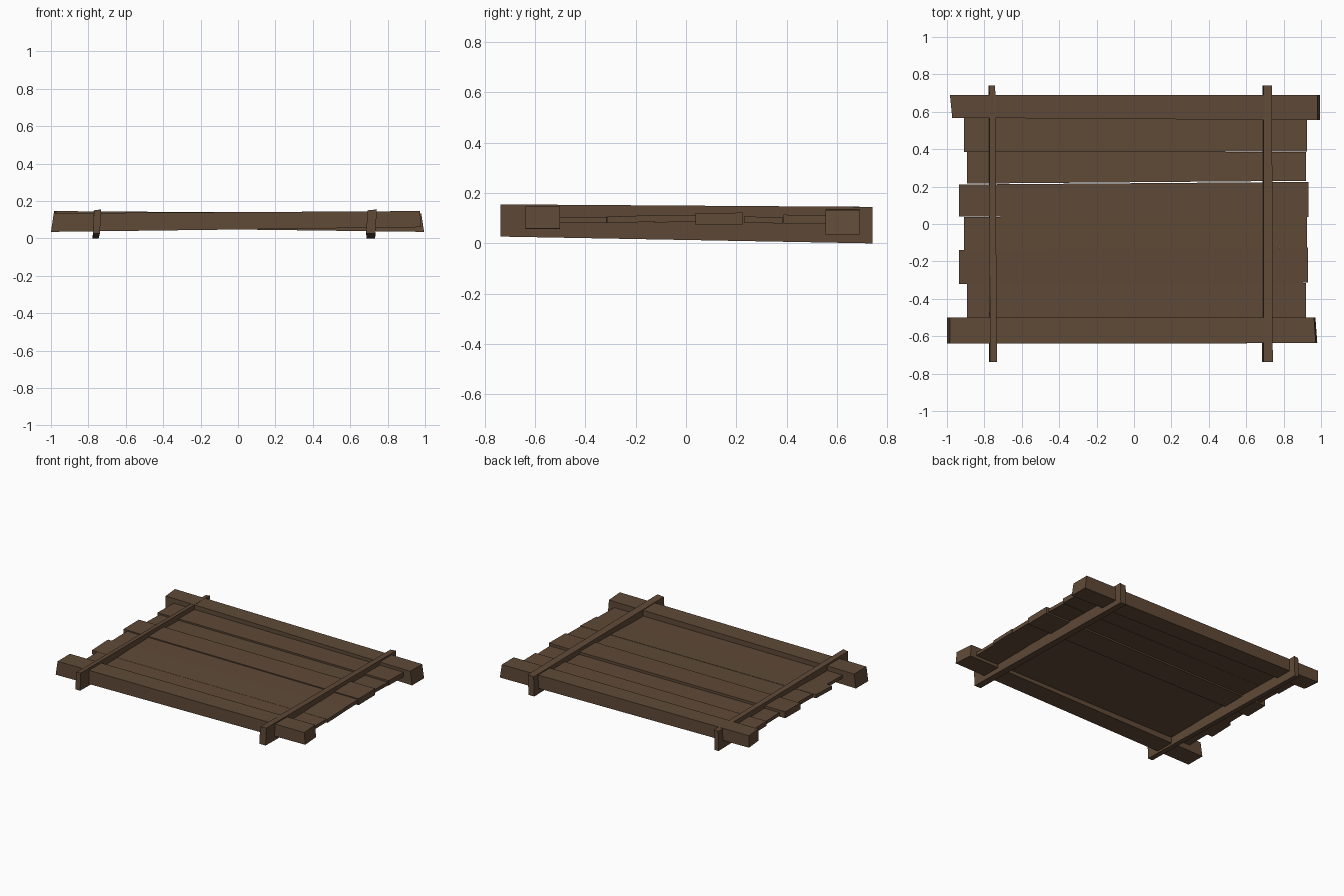
import bpy

wood = bpy.data.materials.new("brown wood")
wood.diffuse_color = (0.115, 0.068, 0.038, 1)


def timber(name, start, end):
    """Hewn timber: a box lofted between two four-cornered ends."""
    faces = [(3, 2, 1, 0), (4, 5, 6, 7)]
    faces += [(i, (i + 1) % 4, 4 + (i + 1) % 4, 4 + i) for i in range(4)]
    me = bpy.data.meshes.new(name)
    me.from_pydata(start + end, [], faces)
    me.materials.append(wood)
    ob = bpy.data.objects.new(name, me)
    bpy.context.collection.objects.link(ob)
    return ob


def x_end(xb, xt, y0, y1, z0, z1, skew=0, tilt=0):
    """End of a timber running along x; xb/xt are bottom/top x."""
    return [(xb, y0, z0), (xb + skew, y1, z0 + tilt),
            (xt + skew, y1, z1 + tilt), (xt, y0, z1)]


def y_end(y, x0, x1, z0, z1, lean):
    """End of a timber running along y, leaning sideways at the top."""
    return [(x1, y, z0), (x0, y, z0), (x0 + lean, y, z1 - 0.005), (x1 + lean, y, z1)]


# Heavy side beams
timber("front_beam",
       x_end(-1.0, -0.985, -0.64, -0.5, 0.035, 0.135),
       x_end(0.98, 0.972, -0.637, -0.5, 0.06, 0.146, -0.01))
timber("back_beam",
       x_end(-0.972, -0.972, 0.568, 0.69, 0.06, 0.146, -0.012),
       x_end(0.995, 0.98, 0.555, 0.69, 0.035, 0.132))

# Deck planks: left x, right x, (y range left), (y range right), z range, tilt
planks = [
    (-0.893, 0.920, (-0.51, -0.318), (-0.51, -0.315), 0.080, 0.103, 0.002),
    (-0.936, 0.930, (-0.322, -0.138), (-0.314, -0.126), 0.080, 0.106, 0.006),
    (-0.908, 0.925, (-0.138, 0.038), (-0.126, 0.038), 0.083, 0.110, 0.003),
    (-0.936, 0.932, (0.039, 0.211), (0.037, 0.225), 0.074, 0.120, 0.002),
    (-0.893, 0.920, (0.216, 0.385), (0.231, 0.385), 0.083, 0.107, -0.004),
    (-0.908, 0.926, (0.384, 0.575), (0.387, 0.565), 0.080, 0.114, -0.003),
]
for i, (xl, xr, yl, yr, z0, z1, tilt) in enumerate(planks, 1):
    timber(f"deck_plank_{i}",
           x_end(xl, xl, *yl, z0, z1, 0, tilt),
           x_end(xr, xr, *yr, z0, z1, 0, tilt))

# Cross bars gripping the deck, sloping slightly down to the back
timber("left_cross_bar",
       y_end(-0.737, -0.775, -0.738, 0.027, 0.155, 0.005),
       y_end(0.74, -0.777, -0.745, 0.0, 0.145, 0.003))
timber("right_cross_bar",
       y_end(-0.737, 0.685, 0.735, 0.027, 0.155, 0.007),
       y_end(0.74, 0.687, 0.733, 0.0, 0.145, 0.005))
